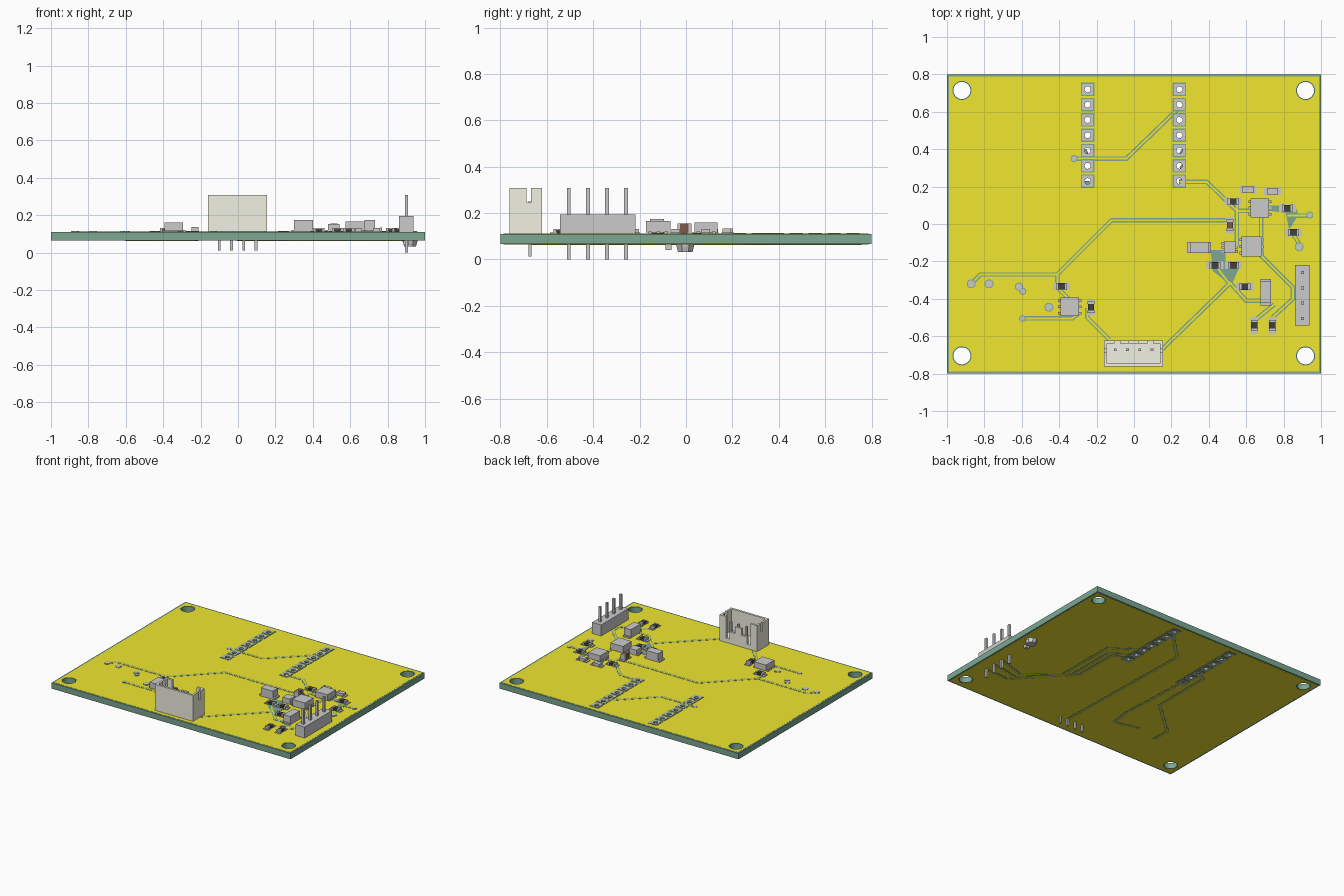
import bpy, bmesh, math
from mathutils import Vector, Matrix

if "Cube" in bpy.data.objects:
    bpy.data.objects.remove(bpy.data.objects["Cube"])

def material(name, rgb):
    m = bpy.data.materials.new(name)
    m.diffuse_color = (*rgb, 1)
    m.use_nodes = True
    m.node_tree.nodes["Principled BSDF"].inputs["Base Color"].default_value = m.diffuse_color
    return m

GREEN = material("green", (0.2, 0.39, 0.29))
YELLOW = material("yellow", (0.88, 0.8, 0.03))
BEIGE = material("beige", (0.88, 0.88, 0.76))
BLACK = material("black", (0.05, 0.05, 0.05))
BROWN = material("brown", (0.2, 0.1, 0.07))
BOT, TOP = 0.066, 0.11          # board faces

def finish(name, bm, mat=None):
    me = bpy.data.meshes.new(name)
    bmesh.ops.recalc_face_normals(bm, faces=bm.faces)
    bm.to_mesh(me)
    bm.free()
    ob = bpy.data.objects.new(name, me)
    bpy.context.collection.objects.link(ob)
    if mat:
        me.materials.append(mat)
    return ob

def boxes(name, items, mat=None):
    """Each item: x0, x1, y0, y1, z0, z1"""
    bm = bmesh.new()
    for x0, x1, y0, y1, z0, z1 in items:
        m = Matrix.Translation(((x0+x1)/2, (y0+y1)/2, (z0+z1)/2)) @ Matrix.Diagonal((x1-x0, y1-y0, z1-z0, 1))
        bmesh.ops.create_cube(bm, size=1, matrix=m)
    return finish(name, bm, mat)

def discs(name, items, z0, z1, mat=None, seg=24):
    """Each item: x, y, radius"""
    bm = bmesh.new()
    for x, y, r in items:
        bmesh.ops.create_cone(bm, cap_ends=True, segments=seg, radius1=r, radius2=r, depth=z1-z0,
                              matrix=Matrix.Translation((x, y, (z0+z1)/2)))
    return finish(name, bm, mat)

def prisms(name, outlines, z0, z1, mat):
    bm = bmesh.new()
    for pts in outlines:
        f = bm.faces.new([bm.verts.new((x, y, z0)) for x, y in pts])
        ext = bmesh.ops.extrude_face_region(bm, geom=[f])["geom"]
        bmesh.ops.translate(bm, vec=(0, 0, z1-z0), verts=[v for v in ext if isinstance(v, bmesh.types.BMVert)])
    return finish(name, bm, mat)

def ribbon(path, w):
    """Mitred outline of a track of width w"""
    p = [Vector(q) for q in path]
    left, right = [], []
    for i, q in enumerate(p):
        a = (q - p[i-1]).normalized() if i else None
        b = (p[i+1] - q).normalized() if i < len(p)-1 else None
        d = ((a or b) + (b or a)).normalized()
        n = Vector((-d.y, d.x)) * (w / 2 / max(0.4, d.dot(b or a)))
        left.append(q + n)
        right.append(q - n)
    return left + right[::-1]

def cut(ob, holes):
    cutter = discs("hole_cutter", holes, -0.1, 0.3, ob.data.materials[0] if ob.data.materials else None)
    cutter.hide_render = True
    mod = ob.modifiers.new("holes", 'BOOLEAN')
    mod.operation, mod.solver, mod.object = 'DIFFERENCE', 'EXACT', cutter
    bpy.context.view_layer.objects.active = ob
    bpy.ops.object.modifier_apply(modifier="holes")
    bpy.data.objects.remove(cutter)

# Board core and copper layers
mounts = [(x, y) for x in (-0.92, 0.917) for y in (0.714, -0.705)]
header_xy = [(x, 0.72 - i*0.0818) for x in (-0.248, 0.243) for i in range(7)]
small = [(x, y, 0.016) for x, y in header_xy]
board = boxes("board", [(-1, 1, -0.8, 0.8, BOT, TOP)], GREEN)
cut(board, [(x, y, 0.046) for x, y in mounts] + small)
for name, z0, z1 in (("top_copper", TOP, TOP+.001), ("bottom_copper", BOT-.001, BOT)):
    cut(boxes(name, [(-0.988, 0.988, -0.788, 0.788, z0, z1)], YELLOW),
        [(x, y, 0.052) for x, y in mounts] + small)

# Through-hole pads with green clearance, both sides
for label, h, t, mat in (("pad_clearance", 0.036, 0.003, GREEN), ("header_pads", 0.029, 0.0045, None)):
    cut(boxes("top_" + label, [(x-h, x+h, y-h, y+h, TOP, TOP+t) for x, y in header_xy], mat), small)
    cut(boxes("bottom_" + label, [(x-h, x+h, y-h, y+h, BOT-t, BOT) for x, y in header_xy], mat), small)

# Tracks
top_tracks = [
    [(-.32, .35), (-.04, .35), (.24, .62)], [(.24, .225), (.39, .225), (.55, .07), (.63, .07)],
    [(-.87, -.32), (-.82, -.27), (-.41, -.27), (-.12, .02), (.51, .02)],
    [(-.41, -.27), (-.41, -.34), (-.35, -.4)], [(-.6, -.505), (-.33, -.505), (-.3, -.48)],
    [(-.25, -.45), (-.25, -.5), (-.13, -.62)], [(.15, -.67), (.51, -.32), (.45, -.24)],
    [(.68, .05), (.68, -.17), (.85, -.34), (.85, -.4), (.74, -.5)],
    [(.51, -.31), (.6, -.41), (.7, -.41)], [(.64, -.52), (.75, -.43)], [(.94, .045), (.82, .045)],
    [(.53, .12), (.55, .1), (.55, -.12)], [(.89, -.12), (.85, -.05)]]
bottom_tracks = [
    [(.9, -.42), (.68, -.46), (.4, -.2), (.4, .2), (.25, .31)],
    [(.9, -.34), (.68, -.41), (.36, -.16), (.36, .2), (.25, .23)],
    [(.9, -.505), (.7, -.52), (.45, -.24), (.45, .25), (.25, .39)],
    [(.03, -.67), (.0, .46), (.24, .7)], [(-.24, -.5), (-.22, -.35), (-.25, .23)],
    [(-.24, -.5), (-.43, -.45)], [(-.6, -.505), (-.6, -.36), (-.33, -.12), (-.33, .35), (-.25, .39)]]
for side, tracks, z, s in (("top", top_tracks, TOP, 1), ("bottom", bottom_tracks, BOT, -1)):
    prisms(side + "_track_gaps", [ribbon(t, .024) for t in tracks], z, z + s*.002, GREEN)
    prisms(side + "_tracks", [ribbon(t, .01) for t in tracks], z, z + s*.0028, YELLOW)
prisms("bare_areas", [
    [(.72, .1), (.86, .1), (.88, .05), (.83, -.03), (.81, .06), (.72, .07)],
    [(.41, -.14), (.49, -.14), (.49, -.2), (.56, -.24), (.52, -.33), (.42, -.25)]], TOP, TOP+.0022, GREEN)

# Vias and test pads
vias = [(-.87, -.32, .019), (-.775, -.32, .019), (-.615, -.335, .017), (-.595, -.36, .014), (-.455, -.445, .019),
        (.94, .048, .014), (.883, -.122, .019), (-.32, .35, .014), (-.597, -.505, .013)]
discs("via_gaps", [(x, y, r+.005) for x, y, r in vias], TOP, TOP+.0032, GREEN, 16)
discs("vias", vias, TOP, TOP+.005, None, 16)

# Integrated circuits and larger packages: x, y, width, depth, top height
packages = [("left_chip", -.344, -.443, .1, .1, .16), ("upper_chip", .673, .086, .1, .1, .16),
            ("middle_chip", .628, -.12, .105, .105, .166), ("small_chip", .512, -.125, .062, .062, .152)]
for name, x, y, w, d, top in packages:
    boxes(name, [(x-w/2, x+w/2, y-d/2, y+d/2, TOP+.006, top)])
    boxes(name + "_leads", [(x-w/2-.012, x+w/2+.012, y+k*d/3-.007, y+k*d/3+.007, TOP, TOP+.01) for k in (-1, 0, 1)])
for name, x, y, w, d, a in (("left_inductor", .35, -.125, .1, .06, (.013, 0)), ("right_inductor", .705, -.365, .056, .115, (0, .013))):
    boxes(name, [(x-w/2, x+w/2, y-d/2, y+d/2, TOP+.004, .174)])
    boxes(name + "_feet", [(x-w/2-a[0], x+w/2+a[0], y-d/2-a[1], y+d/2+a[1], TOP, TOP+.012)])

# Two-terminal chips: x, y, vertical?, top height, body colour
chips = [(.53, .12, 0, .13, BLACK), (.61, .185, 0, .132, None), (.74, .175, 0, .132, None), (.82, .085, 0, .13, BLACK),
         (.853, -.045, 0, .13, BLACK), (.513, -.007, 1, .155, BROWN), (.433, -.22, 0, .13, BLACK), (.532, -.22, 0, .13, BLACK),
         (.592, -.335, 0, .13, BLACK), (-.388, -.333, 0, .13, BLACK), (-.23, -.445, 1, .135, BLACK),
         (.643, -.542, 1, .13, BLACK), (.74, -.542, 1, .13, BLACK)]
def oriented(x, y, v, u0, u1, h, z0, z1):
    return (x-h, x+h, y+u0, y+u1, z0, z1) if v else (x+u0, x+u1, y-h, y+h, z0, z1)
for i, (x, y, v, top, mat) in enumerate(chips):
    boxes(f"chip_body_{i}", [oriented(x, y, v, -.018, .018, .017, TOP, top)], mat)
    boxes(f"chip_ends_{i}", [oriented(x, y, v, *u, .018, TOP, top+.001) for u in ((-.03, -.018), (.018, .03))]
          + [oriented(x, y, v, *u, .021, TOP, TOP+.006) for u in ((-.045, -.014), (.014, .045))])

# Four-pin header, body with chamfered cells
ys = [-.505, -.423, -.341, -.259]
boxes("pin_header_body", [(.862, .938, -.543, -.218, TOP, .195)])
boxes("pin_header_pins", [(.892, .908, y-.008, y+.008, 0, .308) for y in ys])

# Open socket: floor, front wall, notched side walls, slotted back wall
X0, X1, Y0, Y1, H = -.16, .156, -.762, -.622, .308
walls = [(X0, X1, Y0, Y1, TOP+.002, .145), (X0, X1, Y0, Y0+.016, .145, H)]
for a, b in ((X0, X0+.016), (X1-.016, X1)):
    walls += [(a, b, Y0+.016, -.688, .145, H), (a, b, -.688, -.668, .145, .245), (a, b, -.668, Y1, .145, H)]
walls += [(X0+.016, -.105, Y1-.016, Y1, .145, H), (.101, X1-.016, Y1-.016, Y1, .145, H),
          (-.075, .071, Y1-.016, Y1, .145, .2), (-.03, .026, Y1-.016, Y1, .2, .25)]
boxes("socket_shell", walls, BEIGE)
boxes("socket_pins", [(x-.007, x+.007, -.68, -.666, .012, .25) for x in (-.1, -.035, .031, .096)])

# Component under the board
bm = bmesh.new()
bmesh.ops.create_cone(bm, cap_ends=True, segments=8, radius1=.034, radius2=.043, depth=.033,
                      matrix=Matrix.Translation((.92, -.003, .0495)) @ Matrix.Rotation(math.pi/8, 4, 'Z'))
finish("underside_part", bm)
boxes("underside_part_pads", [(.88, .96, -.012, .006, BOT-.01, BOT), (.885, .915, -.088, -.062, .04, BOT)])
